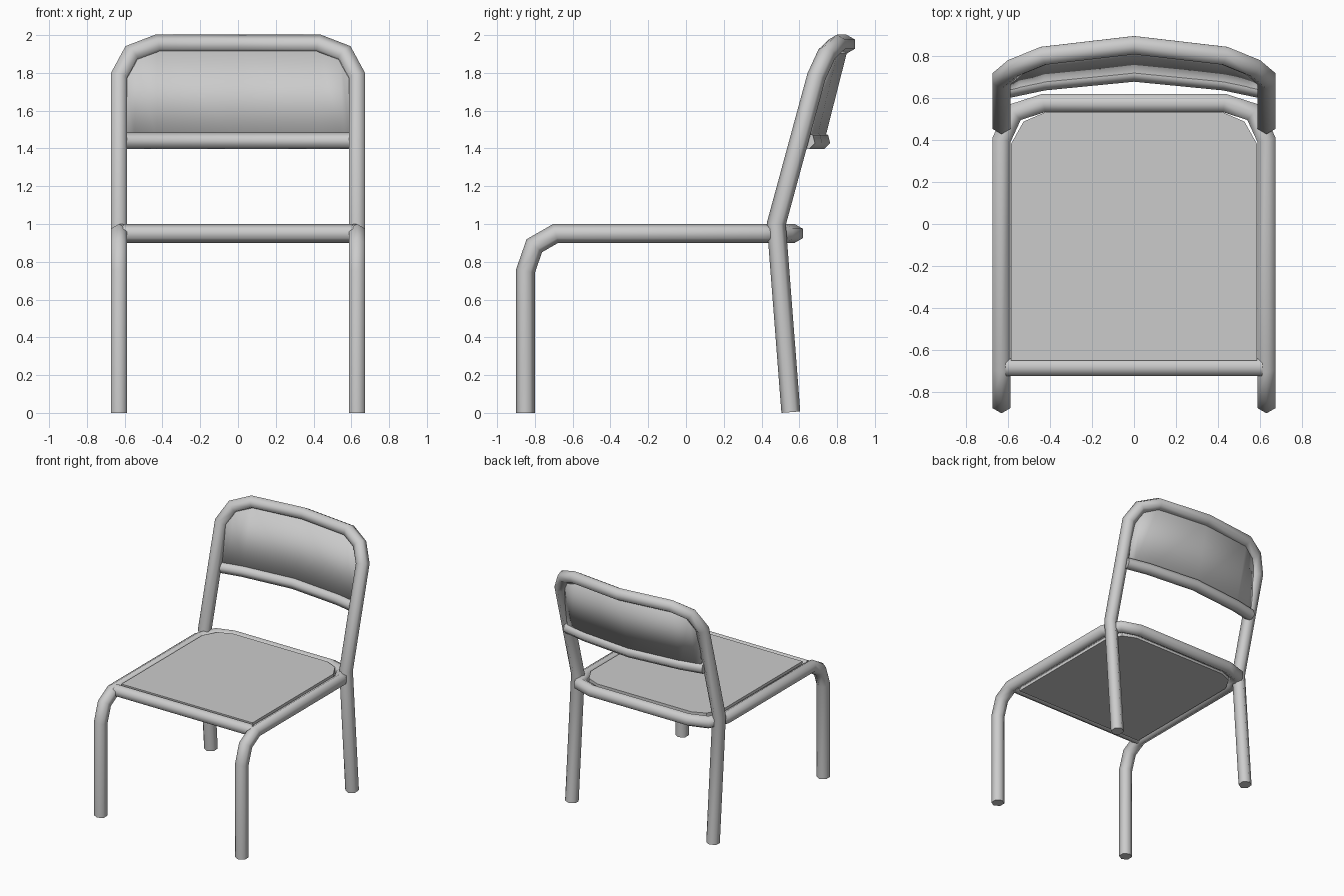
import bpy, bmesh, math
from mathutils import Vector

if "Cube" in bpy.data.objects:
    bpy.data.objects.remove(bpy.data.objects["Cube"])


def finish(bm, name, angle=70):
    bmesh.ops.recalc_face_normals(bm, faces=bm.faces)
    me = bpy.data.meshes.new(name)
    bm.to_mesh(me)
    bm.free()
    ob = bpy.data.objects.new(name, me)
    bpy.context.collection.objects.link(ob)
    bpy.ops.object.select_all(action='DESELECT')
    ob.select_set(True)
    bpy.context.view_layer.objects.active = ob
    bpy.ops.object.shade_smooth_by_angle(angle=math.radians(angle))
    return ob


def mirrored(half):
    """Complete a symmetric path from its right half (ending at or before x = 0)."""
    return half + [(-x, y, z) for x, y, z in reversed(half) if x > 1e-5]


def tube(name, path, point_dir, radius=0.05, sides=6):
    """Mitred tube; one corner of the section points along point_dir."""
    pts = [Vector(p) for p in path]
    dirs = [(b - a).normalized() for a, b in zip(pts, pts[1:])]
    v = Vector(point_dir)
    v = (v - dirs[0] * v.dot(dirs[0])).normalized()
    w = dirs[0].cross(v)
    steps = [2 * math.pi * i / sides for i in range(sides)]
    offs = [(v * math.cos(a) + w * math.sin(a)) * radius for a in steps]
    bm = bmesh.new()
    rings = []
    for i, p in enumerate(pts):
        d_in = dirs[max(i - 1, 0)]
        d_out = dirs[min(i, len(dirs) - 1)]
        t = (d_in + d_out).normalized()
        offs = [o - d_in * (o.dot(t) / d_in.dot(t)) for o in offs]
        rings.append([bm.verts.new(p + o) for o in offs])
        offs = [o - d_out * o.dot(d_out) for o in offs]
    for a, b in zip(rings, rings[1:]):
        for i in range(sides):
            j = (i + 1) % sides
            bm.faces.new((a[i], a[j], b[j], b[i]))
    bm.faces.new(rings[0])
    bm.faces.new(rings[-1])
    return finish(bm, name)


# Front legs, seat sides and seat back: one bent tube
tube("front_legs_and_seat_frame", mirrored([
    (0.63, -0.85, 0), (0.63, -0.85, 0.75), (0.63, -0.803, 0.885),
    (0.63, -0.69, 0.95), (0.63, 0.40, 0.95), (0.57, 0.53, 0.95),
    (0.43, 0.575, 0.95)]), (0, 1, 0))

# Rear legs and backrest hoop: one bent tube
tube("back_legs_and_backrest_frame", mirrored([
    (0.63, 0.555, 0.004), (0.63, 0.478, 1.0), (0.63, 0.69, 1.78),
    (0.565, 0.745, 1.90), (0.43, 0.80, 1.952), (0, 0.85, 1.952)]), (0, 1, 0))

# Cross rails
tube("seat_front_rail", [(0.61, -0.68, 0.95), (-0.61, -0.68, 0.95)], (0, 0, 1))
tube("backrest_lower_rail", mirrored([
    (0.61, 0.64, 1.44), (0.43, 0.678, 1.44), (0, 0.72, 1.44)]),
    (0, 1, -0.27), radius=0.045)

# Seat panel: chamfered slab filling the frame
outline = [(0.585, -0.65), (0.585, 0.38), (0.525, 0.487), (0.42, 0.532)]
outline += [(-x, y) for x, y in reversed(outline)]
bm = bmesh.new()
face = bm.faces.new([bm.verts.new((x, y, 0.905)) for x, y in outline])
ext = bmesh.ops.extrude_face_region(bm, geom=[face], use_keep_orig=True)
top = [g for g in ext["geom"] if isinstance(g, bmesh.types.BMVert)]
bmesh.ops.translate(bm, verts=top, vec=(0, 0, 0.09))
finish(bm, "seat_panel", 30)

# Backrest panel: curved sheet between hoop and lower rail
lower = mirrored([(0.595, 0.643, 1.44), (0.55, 0.653, 1.44),
                  (0.43, 0.678, 1.44), (0, 0.72, 1.44)])
upper = mirrored([(0.595, 0.69, 1.77), (0.55, 0.742, 1.89),
                  (0.43, 0.797, 1.94), (0, 0.847, 1.94)])
bm = bmesh.new()
lo, up = [[bm.verts.new(p) for p in row] for row in (lower, upper)]
for i in range(len(lo) - 1):
    bm.faces.new((lo[i], lo[i + 1], up[i + 1], up[i]))
panel = finish(bm, "backrest_panel", 40)
mod = panel.modifiers.new("thickness", 'SOLIDIFY')
mod.thickness = 0.025
mod.offset = 0
